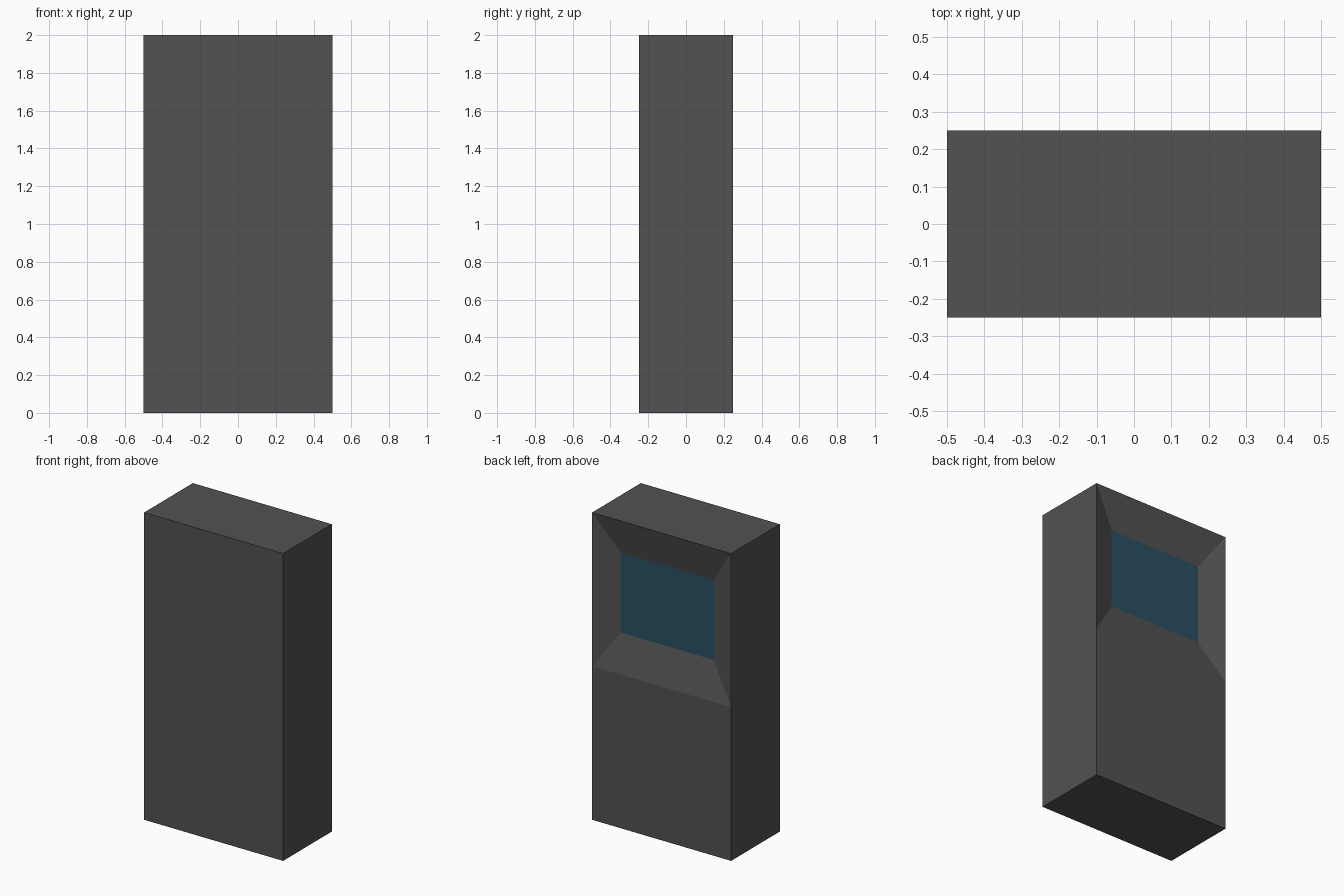
import bpy, bmesh
from mathutils import Vector

if "Cube" in bpy.data.objects:
    bpy.data.objects.remove(bpy.data.objects["Cube"])


def material(name, rgb):
    m = bpy.data.materials.new(name)
    m.diffuse_color = (*rgb, 1.0)
    m.use_nodes = True
    m.node_tree.nodes["Principled BSDF"].inputs["Base Color"].default_value = m.diffuse_color
    return m


casing = material("dark grey casing", (0.085, 0.085, 0.085))
glass = material("dark blue screen", (0.022, 0.08, 0.125))

W, D, H = 1.0, 0.5, 2.0          # overall size
SCREEN_W, SCREEN_H, RECESS = 0.67, 0.52, 0.057

# Cabinet block, standing on the ground
bm = bmesh.new()
bmesh.ops.create_cube(bm, size=1.0)
bmesh.ops.scale(bm, vec=(W, D, H), verts=bm.verts)
bmesh.ops.translate(bm, vec=(0, 0, H / 2), verts=bm.verts)

# Split at mid height, so the upper half of the back can hold the screen
bmesh.ops.bisect_plane(bm, geom=bm.verts[:] + bm.edges[:] + bm.faces[:],
                       plane_co=(0, 0, H / 2), plane_no=(0, 0, 1))
bm.normal_update()
panel = next(f for f in bm.faces
             if f.normal.y > 0.9 and f.calc_center_median().z > H / 2)

# Sloping surround leading in to a recessed screen
bmesh.ops.inset_region(bm, faces=[panel], thickness=0.1, use_even_offset=True)
for v in panel.verts:
    sx = 1 if v.co.x > 0 else -1
    sz = 1 if v.co.z > 1.5 else -1
    v.co = Vector((sx * SCREEN_W / 2, D / 2 - RECESS, 1.502 + sz * SCREEN_H / 2))
panel.material_index = 1

bmesh.ops.recalc_face_normals(bm, faces=bm.faces)
mesh = bpy.data.meshes.new("cabinet")
bm.to_mesh(mesh)
bm.free()
mesh.materials.append(casing)
mesh.materials.append(glass)
obj = bpy.data.objects.new("cabinet", mesh)
bpy.context.collection.objects.link(obj)
